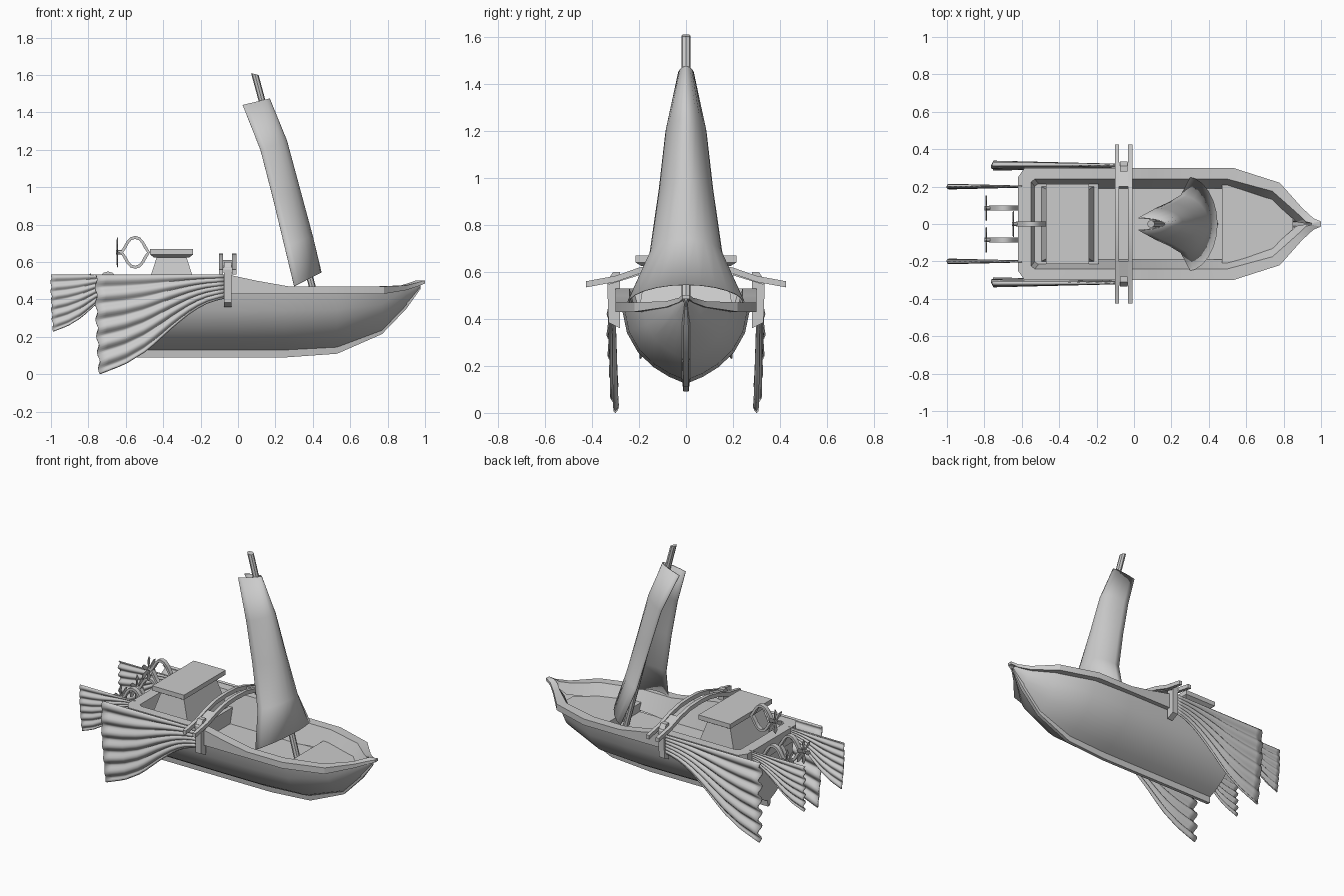
import bpy, bmesh, math
from mathutils import Vector

if "Cube" in bpy.data.objects:
    bpy.data.objects.remove(bpy.data.objects["Cube"])


def loft(name, rings, closed=True, cyclic=False, caps=True, smooth=30):
    """Skin a list of equal-length point rings."""
    bm = bmesh.new()
    vs = [[bm.verts.new(p) for p in r] for r in rings]
    n, m = len(vs), len(vs[0])
    for i in range(n if cyclic else n - 1):
        a, b = vs[i], vs[(i + 1) % n]
        for j in range(m if closed else m - 1):
            k = (j + 1) % m
            bm.faces.new((a[j], a[k], b[k], b[j]))
    if caps and not cyclic:
        bm.faces.new(vs[0][::-1])
        bm.faces.new(vs[-1])
    bmesh.ops.remove_doubles(bm, verts=bm.verts, dist=1e-5)
    bmesh.ops.recalc_face_normals(bm, faces=bm.faces)
    me = bpy.data.meshes.new(name)
    bm.to_mesh(me)
    bm.free()
    ob = bpy.data.objects.new(name, me)
    bpy.context.collection.objects.link(ob)
    if smooth:
        bpy.ops.object.select_all(action='DESELECT')
        ob.select_set(True)
        bpy.context.view_layer.objects.active = ob
        bpy.ops.object.shade_smooth_by_angle(angle=math.radians(smooth))
    return ob


def plate(name, half, z0, z1):
    """Deck slab from half of a plan outline."""
    pts = half + [(x, -y) for x, y in reversed(half)]
    return loft(name, [[(x, y, z) for x, y in pts] for z in (z0, z1)], smooth=0)


def rect(x0, x1, y, z):
    return [(x0, -y, z), (x1, -y, z), (x1, y, z), (x0, y, z)]


def interp(table, u):
    for (a, p), (b, q) in zip(table, table[1:]):
        if u <= b:
            return p + (q - p) * (u - a) / (b - a)
    return table[-1][1]


# Hull: stations of x, half width, rim z, keel line z, keel bottom z
stations = [(-.6, .255, .43, .13, .09), (-.03, .27, .43, .13, .09),
            (.25, .27, .43, .13, .09), (.53, .26, .43, .145, .11),
            (.77, .18, .435, .235, .215), (.9, .065, .455, .37, .35),
            (.975, .012, .478, .465, .455)]
shape = [(1, 1), (.93, .7), (.76, .43), (.52, .22), (.27, .08)]
hull = []
for x, w, zr, zk, zb in stations:
    h = [(w * a, zk + (zr - zk) * b) for a, b in shape]
    k = min(.016, w * .5)
    h += [(k, zk), (k * .7, zb)]
    hull.append([(x, y, z) for y, z in h] + [(x, -y, z) for y, z in reversed(h)])
loft("hull", hull, closed=False, caps=False, smooth=40)
loft("transom", [hull[0], [(x + .01, y, z) for x, y, z in hull[0]]], smooth=0)

# Gunwale: outer xy, inner xy, bottom z, top z, inner wall foot z
rail = [(-.62, .25, -.55, .225, .43, .53, .34), (-.585, .3, -.53, .24, .43, .53, .34),
        (-.04, .3, -.04, .24, .43, .53, .34), (.1, .3, .1, .24, .43, .50, .34),
        (.27, .3, .27, .24, .43, .47, .34), (.53, .3, .50, .24, .43, .47, .36),
        (.78, .22, .74, .175, .43, .47, .39), (.9, .085, .87, .06, .45, .475, .42),
        (.96, .03, .92, .012, .47, .49, .45), (1, .014, .95, .004, .485, .502, .47)]
sections = []
for s in (1, -1):
    part = []
    for ox, oy, ix, iy, zb, zt, zf in rail:
        fx = ix + .04 if ix < -.5 else ix
        part.append([(ox, s * oy, zb), (ox, s * oy, zt), (ix, s * iy, zt),
                     (fx, s * max(iy - .05, .002), zf), (ix, s * iy, zb)])
    sections += part if s == 1 else part[::-1]
loft("gunwale", sections, cyclic=True, smooth=25)

# Decks
plate("main_deck", [(-.55, .2), (.3, .2), (.52, .2)], .33, .342)
plate("fore_deck", [(.47, .215), (.53, .205), (.73, .14), (.85, .04)], .345, .40)
plate("aft_deck", [(-.54, .215), (-.19, .215)], .34, .44)

# Cabin
loft("cabin", [rect(-.495, -.215, .20, .44), rect(-.43, -.28, .165, .64)], smooth=0)
loft("cabin_roof", [rect(-.45, -.26, .19, .625), rect(-.47, -.24, .215, .64),
                    rect(-.47, -.24, .215, .67)], smooth=0)

# Mast
foot, tip = Vector((.432, 0, .34)), Vector((.09, 0, 1.605))
loft("mast", [[(p.x + .02 * math.cos(i * math.pi / 4), .02 * math.sin(i * math.pi / 4),
                p.z - .005 * math.cos(i * math.pi / 4)) for i in range(8)]
              for p in (foot, tip)])

# Curved sail: front x, front z, rear x, rear z, half width
rows = [(.447, .545, .30, .472, .25), (.40, .74, .25, .68, .155),
        (.335, .98, .185, .95, .116), (.262, 1.25, .12, 1.2, .087),
        (.17, 1.475, .025, 1.44, .035)]
sail = []
for fx, fz, rx, rz, w in rows:
    r = []
    for i in range(13):
        a = math.pi * (i / 12 - .5)
        c = math.cos(a) ** 1.15 if abs(i - 6) < 6 else 0
        r.append((rx + (fx - rx) * c, w * math.sin(a), rz + (fz - rz) * c))
    sail.append(r)
ob = loft("sail", sail, closed=False, caps=False, smooth=40)
mod = ob.modifiers.new("thickness", 'SOLIDIFY')
mod.thickness = .006

# Arched cross beams
arc = [(0, .632), (.1, .627), (.2, .605), (.3, .57), (.425, .547)]
arc = [(-y, z) for y, z in arc[:0:-1]] + arc
for n, x in (("rear", -.09), ("front", -.02)):
    loft(n + "_beam", [[(x - .011, y, z - .013), (x + .011, y, z - .013),
                        (x + .011, y, z + .013), (x - .011, y, z + .013)] for y, z in arc])


# Pleated fins
def fin(name, x0, y0, length, k):
    drop = [(0, .12), (.12, .14), (.25, .185), (.4, .265), (.62, .4), (.8, .475), (1, .527)]
    grid = []
    for i in range(15):
        u = i / 14
        h = interp(drop, u) * k
        row = []
        for j in range(49):
            v = j / 48
            wave = math.sin(v * 2 * math.pi * 6)
            y = (.004 + .009 * u) * wave + .008 * u * math.sin(v * 5)
            x = x0 - u * (length - k * (.02 * v * v + .006 * wave * u))
            row.append((x, y0 + math.copysign(y * k, y0) * (1 if y > 0 else -1), .53 - v * h))
        grid.append(row)
    f = loft(name, grid, closed=False, caps=False, smooth=60)
    t = f.modifiers.new("thickness", 'SOLIDIFY')
    t.thickness = .012 * k
    t.offset = 0


for s, n in ((-1, "right"), (1, "left")):
    fin(n + "_side_fin", -.07, s * .312, .69, 1)
    fin(n + "_stern_fin", -.6, s * .2, .4, .57)
    # Fin posts and beam clamps
    post = [(.28, .60), (.28, .36), (.33, .385), (.335, .56), (.31, .6)]
    loft(n + "_fin_post", [[(x, s * y, z) for y, z in post] for x in (-.075, -.035)], smooth=0)
    clamp = [(.2, .612), (.2, .585), (.33, .545), (.33, .57)]
    loft(n + "_beam_clamp", [[(x, s * y, z) for y, z in clamp] for x in (-.085, -.025)], smooth=0)


# Propeller units: diamond hoop, hub and blades
def propeller(name, x, y, z):
    quarter = [(.08, 0), (.062, .03), (.046, .058), (.026, .08), (0, .088)]
    loop = quarter + [(-a, b) for a, b in quarter[-2::-1]]
    loop += [(a, -b) for a, b in loop[-2:0:-1]]
    rings = []
    for a, b in loop:
        q = 1 - .016 / math.hypot(a, b)
        rings.append([(x + a, y - .014, z + b), (x + a, y + .014, z + b),
                      (x + a * q, y + .014, z + b * q), (x + a * q, y - .014, z + b * q)])
    loft(name + "_hoop", rings, cyclic=True, smooth=35)
    px = x - .095
    loft(name + "_hub", [[(px + d, y + .012 * math.cos(i * math.pi / 4),
                           z + .012 * math.sin(i * math.pi / 4)) for i in range(8)]
                         for d in (-.008, .03)])
    for b in range(6):
        c, s = math.cos(b * math.pi / 3 + .5), math.sin(b * math.pi / 3 + .5)
        blade = [(.008, -.006), (.06, -.015), (.08, 0), (.06, .015), (.008, .006)]
        loft(f"{name}_blade_{b}", [[(px + d + .15 * t, y + r * c - t * s, z + r * s + t * c)
                                    for r, t in blade] for d in (-.002, .002)], smooth=0)


propeller("upper_propeller", -.55, 0, .652)
propeller("left_propeller", -.695, .085, .462)
propeller("right_propeller", -.695, -.085, .462)
